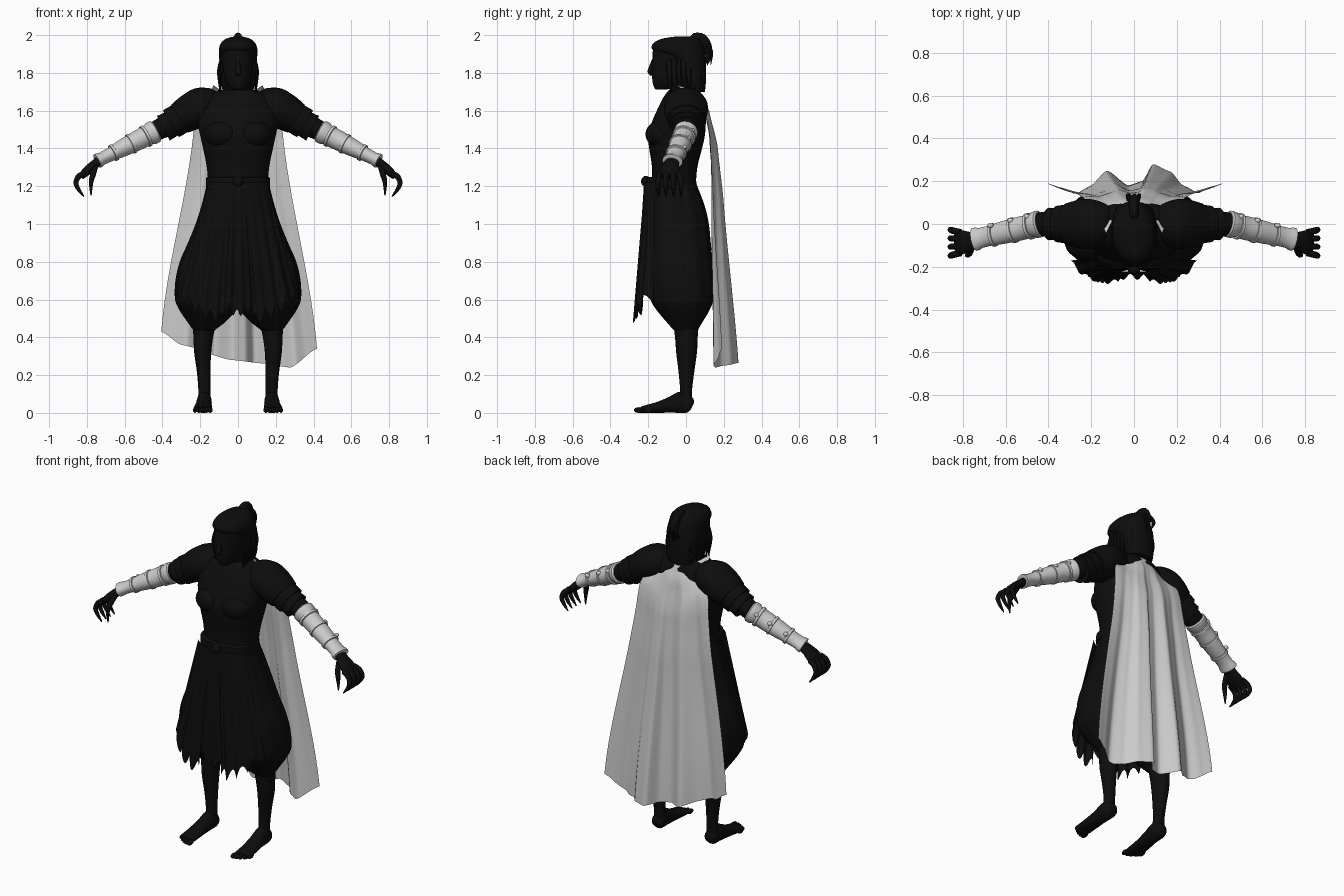
import bpy, bmesh, math, random
from mathutils import Vector as V

random.seed(4)
DARK = bpy.data.materials.new("dark_cloth")
DARK.diffuse_color = (0.004, 0.004, 0.004, 1)


def interp(pts, x):
    for (a, p), (b, q) in zip(pts, pts[1:]):
        if x <= b:
            k = max(0, (x - a) / (b - a))
            k = k * k * (3 - 2 * k) * 0.5 + k * 0.5
            return p + (q - p) * k
    return pts[-1][1]


def finish(name, bm, mat, mirror, angle=40):
    bmesh.ops.recalc_face_normals(bm, faces=bm.faces)
    me = bpy.data.meshes.new(name)
    bm.to_mesh(me)
    bm.free()
    ob = bpy.data.objects.new(name, me)
    bpy.context.collection.objects.link(ob)
    if mat:
        me.materials.append(mat)
    bpy.ops.object.select_all(action='DESELECT')
    ob.select_set(True)
    bpy.context.view_layer.objects.active = ob
    bpy.ops.object.shade_smooth_by_angle(angle=math.radians(angle))
    if mirror:
        ob.modifiers.new("mirror", 'MIRROR').use_mirror_merge = False
    return ob


def loft(name, rings, mat=DARK, mirror=False, sub=4, cap=True):
    """Skin rings of points, smoothing along the length."""
    if sub > 1:
        R = [rings[0]] + rings + [rings[-1]]
        out = []
        for i in range(len(rings) - 1):
            for s in range(sub):
                t = s / sub
                out.append([0.5 * (2 * b + (c - a) * t + (2 * a - 5 * b + 4 * c - d) * t * t
                                   + (3 * b - a - 3 * c + d) * t ** 3)
                            for a, b, c, d in zip(*R[i:i + 4])])
        rings = out + [rings[-1]]
    bm = bmesh.new()
    vs = [[bm.verts.new(p) for p in r] for r in rings]
    n = len(vs[0])
    for a, b in zip(vs, vs[1:]):
        for j in range(n):
            bm.faces.new((a[j], a[(j + 1) % n], b[(j + 1) % n], b[j]))
    if cap:
        bm.faces.new(vs[0])
        bm.faces.new(vs[-1])
    return finish(name, bm, mat, mirror)


def hring(z, x0, x1, y0, y1, n=40, p=2.3, pleat=0, k=10):
    """Level superellipse ring with optional pleats."""
    pts = []
    for i in range(n):
        a = math.tau * i / n
        c, s = math.cos(a), math.sin(a)
        r = (abs(c) ** p + abs(s) ** p) ** (-1 / p) * (1 + pleat * math.cos(k * a))
        pts.append(V(((x0 + x1) / 2 + (x1 - x0) / 2 * r * c, (y0 + y1) / 2 + (y1 - y0) / 2 * r * s, z)))
    return pts


def body(name, rows, mirror=False, **kw):
    return loft(name, [hring(*r, **kw) for r in rows], mirror=mirror)


def tube(name, path, mat=DARK, mirror=True, n=20, ref=V((0, 1, 0)), **kw):
    """path rows: x, y, z, radius across ref, radius along ref."""
    P = [V(r[:3]) for r in path]
    rings = []
    for i, r in enumerate(path):
        t = (P[min(i + 1, len(P) - 1)] - P[max(i - 1, 0)]).normalized()
        v = (ref - t * ref.dot(t)).normalized()
        u = t.cross(v)
        rings.append([P[i] + u * r[3] * math.cos(math.tau * j / n) + v * r[4] * math.sin(math.tau * j / n)
                      for j in range(n)])
    return loft(name, rings, mat, mirror, **kw)


def sheet(name, f, nu, nv, mat=None, mirror=False):
    bm = bmesh.new()
    g = [[bm.verts.new(f(i / nu, j / nv)) for i in range(nu + 1)] for j in range(nv + 1)]
    for j in range(nv):
        for i in range(nu):
            bm.faces.new((g[j][i], g[j][i + 1], g[j + 1][i + 1], g[j + 1][i]))
    return finish(name, bm, mat, mirror, 60)


def ball(name, c, r, mirror=True):
    bm = bmesh.new()
    bmesh.ops.create_uvsphere(bm, u_segments=20, v_segments=12, radius=1)
    for v in bm.verts:
        v.co = V(c) + V(a * b for a, b in zip(v.co, r))
    return finish(name, bm, DARK, mirror)


# Torso, chest and neck
body("torso", [(1.18, -.155, .155, -.18, .05), (1.3, -.165, .165, -.18, .06), (1.4, -.185, .185, -.195, .085),
               (1.47, -.2, .2, -.2, .1), (1.54, -.215, .215, -.18, .105), (1.61, -.21, .21, -.15, .105),
               (1.67, -.17, .17, -.12, .09), (1.71, -.1, .1, -.09, .07)])
ball("chest_muscle", (.085, -.125, 1.475), (.095, .09, .075))
tube("neck", [(0, .01, 1.62, .08, .08), (0, -.01, 1.7, .065, .07), (0, -.04, 1.78, .06, .07)], mirror=False)

# Head, nose and hair
body("head", [(1.713, -.03, .03, -.16, -.1), (1.725, -.045, .045, -.17, -.06), (1.76, -.068, .068, -.178, 0),
              (1.82, -.08, .08, -.18, .04), (1.88, -.087, .087, -.178, .07), (1.94, -.085, .085, -.17, .07),
              (1.975, -.06, .06, -.13, .04)], p=2.1)
tube("nose", [(0, -.17, 1.87, .01, .01), (0, -.182, 1.83, .013, .014), (0, -.19, 1.805, .018, .014),
              (0, -.178, 1.79, .012, .01)], mirror=False, n=12)
ball("ear", (.088, -.03, 1.83), (.014, .025, .035))
body("hair", [(1.7, -.075, .075, .01, .1), (1.75, -.09, .09, -.02, .105), (1.83, -.098, .098, -.05, .105),
              (1.88, -.1, .1, -.1, .105), (1.92, -.102, .102, -.175, .1), (1.955, -.092, .092, -.175, .09),
              (1.98, -.065, .065, -.13, .07), (1.992, -.025, .025, -.06, .03)], p=2.1, pleat=.012, k=13)
for i in range(7):
    y = -.09 + .026 * i
    x = .1 - max(0, y) * .35
    tube("hair_lock", [(x - .01, y, 1.87, .008, .014), (x + .002, y, 1.8, .009, .014),
                       (x - .008, y + .01, random.uniform(1.67, 1.74), .002, .003)], n=8)
tube("top_knot", [(0, .03, 1.965, .02, .02), (0, .05, 1.985, .027, .022), (0, .08, 1.98, .03, .022),
                  (0, .105, 1.95, .028, .024), (0, .12, 1.91, .018, .016), (0, .11, 1.85, .004, .004)],
     mirror=False, ref=V((1, 0, 0)), n=14)
for i in range(5):
    x = random.uniform(-.03, .03)
    tube("knot_strand", [(x * .5, .085, 1.985, .008, .008), (x, .12, 1.94, .011, .011),
                         (x * 1.3, .135, 1.9, .008, .008),
                         (x * 1.4, random.uniform(.1, .14), random.uniform(1.83, 1.88), .002, .002)],
         mirror=False, ref=V((1, 0, 0)), n=8)

# Layered shoulder guards
tube("shoulder_guard", [(.1, .005, 1.645, .05, .06), (.13, .005, 1.64, .08, .09), (.19, 0, 1.625, .1, .115),
                        (.25, 0, 1.593, .098, .115), (.31, 0, 1.557, .086, .098)], n=28)
tube("shoulder_plate_middle", [(.28, 0, 1.575, .08, .085), (.33, 0, 1.545, .083, .088),
                               (.355, 0, 1.53, .082, .086)], n=28)
tube("shoulder_plate_lower", [(.32, 0, 1.55, .068, .075), (.37, 0, 1.52, .071, .075),
                              (.395, 0, 1.507, .074, .076)], n=28)

# Arms and hands
tube("arm", [(.22, 0, 1.6, .08, .08), (.32, 0, 1.55, .068, .068), (.4, 0, 1.51, .056, .06),
             (.47, -.005, 1.475, .05, .052), (.6, -.035, 1.41, .042, .05), (.74, -.07, 1.335, .024, .034)])
tube("palm", [(.72, -.065, 1.345, .024, .034), (.76, -.078, 1.315, .024, .042), (.8, -.085, 1.28, .024, .056),
              (.83, -.088, 1.25, .016, .054)])
for y, d in ((-.137, -.012), (-.103, -.004), (-.07, .004), (-.038, .012)):
    tube("finger", [(.81, y, 1.27, .015, .015), (.845, y + d * .5, 1.25, .015, .015),
                    (.858, y + d, 1.215, .013, .013), (.842, y + d, 1.18, .01, .01),
                    (.815, y + d, 1.145, .003, .003)], n=10)
tube("thumb", [(.755, -.1, 1.31, .016, .016), (.768, -.135, 1.26, .015, .015), (.778, -.145, 1.22, .012, .012),
               (.778, -.142, 1.15, .003, .003)], n=10)

# Bracers: flared sleeve with raised bands
A, B = V((.435, .002, 1.492)), V((.745, -.072, 1.333))


def along(rows):
    return [(*A.lerp(B, t), r, r * w) for t, r, w in rows]


tube("bracer", along([(0, .056, 1), (.02, .062, 1.02), (.09, .061, 1.02), (.12, .054, 1), (.3, .053, 1.06),
                      (.55, .047, 1.14), (.8, .036, 1.3), (.92, .034, 1.4), (.95, .038, 1.4), (1, .039, 1.4),
                      (1.005, .03, 1.3)]), mat=None, n=32, sub=1)
for t, r, w in ((.17, .06, 1.04), (.42, .055, 1.1), (.72, .046, 1.2)):
    tube("bracer_strap", along([(t - .025, r - .006, w), (t - .02, r, w), (t + .02, r, w), (t + .025, r - .006, w)]),
         mat=None, n=32, sub=1)
    ball("strap_buckle", A.lerp(B, t) + V((.012, .045, .03)), (.014, .012, .012)).data.materials.clear()

# Belt, knot and ballooning trousers
loft("belt", [hring(z, -w, w, -.2 - d, .045 + d) for z, w, d in
              ((1.19, .16, 0), (1.195, .168, .007), (1.22, .17, .01), (1.245, .168, .007), (1.25, .158, 0))], sub=1)
ball("belt_knot", (0, -.212, 1.225), (.03, .026, .03), False)
body("trouser_leg", [(1.22, -.1, .16, -.185, .05), (1.1, -.11, .19, -.205, .095), (1, -.12, .222, -.215, .118),
                     (.9, -.11, .262, -.22, .128), (.8, -.09, .305, -.215, .138), (.7, -.05, .328, -.205, .145),
                     (.6, -.015, .33, -.185, .142), (.54, .015, .305, -.15, .12), (.48, .07, .265, -.1, .085),
                     (.445, .115, .24, -.07, .065), (.43, .13, .225, -.05, .05)],
     True, n=60, pleat=.018, k=12)

# Ragged cloth hanging from the front of the belt


def side_panel(s, t):
    w = .012 * t * math.sin(s * 22)
    x = (.035 + .12 * s) * (1 - t) + (.075 + .225 * s) * t
    y = (-.222 + .06 * s * s) * (1 - t) + (-.27 + .1 * s ** 3) * t + w
    end = .5 + .14 * s ** 2 + .03 * math.sin(s * 25)
    return V((x, y, 1.22 + (end - 1.22) * t))


def front_panel(s, t):
    u = 2 * s - 1
    return V((u * (.045 + .055 * t), -.222 - .025 * t + .014 * t * math.sin(s * 19),
              1.22 + (.53 + .06 * u * u + .02 * math.sin(s * 30) - 1.22) * t))


sheet("side_cloth", side_panel, 28, 14, DARK, True)
sheet("front_cloth", front_panel, 24, 12, DARK)

# Lower legs, feet and toes
tube("lower_leg", [(.178, 0, .5, .065, .07), (.184, .002, .4, .052, .06), (.187, .003, .32, .045, .055),
                   (.182, .002, .22, .036, .042), (.178, 0, .12, .032, .032), (.178, -.005, .05, .036, .036)])
tube("foot", [(.178, .034, .035, .02, .024), (.178, .02, .042, .042, .036), (.179, -.03, .056, .056, .04),
              (.181, -.08, .043, .043, .042), (.185, -.15, .029, .029, .047), (.187, -.215, .02, .02, .05),
              (.188, -.235, .017, .016, .045)], ref=V((1, 0, 0)))
for i in range(5):
    ball("toe", (.148 + .02 * i, -.25 + .003 * i * i, .015), (.014 - .001 * i, .026, .015))

# Cape with uneven hem and folds growing toward the bottom
HEM_Z = [(0, .43), (.13, .36), (.45, .28), (.65, .262), (.83, .24), (1, .34)]
HEM_Y = [(0, .19), (.08, .17), (.16, .14), (.24, .175), (.34, .25), (.46, .18), (.54, .2), (.6, .28),
         (.7, .245), (.77, .18), (.86, .145), (.93, .175), (1, .19)]
WIDTH = [(0, .13), (.05, .16), (.15, .232), (1, .412)]
DEPTH = [(0, .085), (.06, .118), (.2, .15), (.4, .165), (1, .2)]


def cape(s, t):
    u = 2 * s - 1
    top = 1.685 + .05 * u * u
    y = interp(DEPTH, t) - .1 * u * u * max(0, 1 - t / .12) - .03 * u ** 4 * (1 - t)
    y += (interp(HEM_Y, s) - .2) * t ** .9
    return V((u * interp(WIDTH, t) + .006 * t, y, top + (interp(HEM_Z, s) - top) * t))


sheet("cape", cape, 72, 48)
